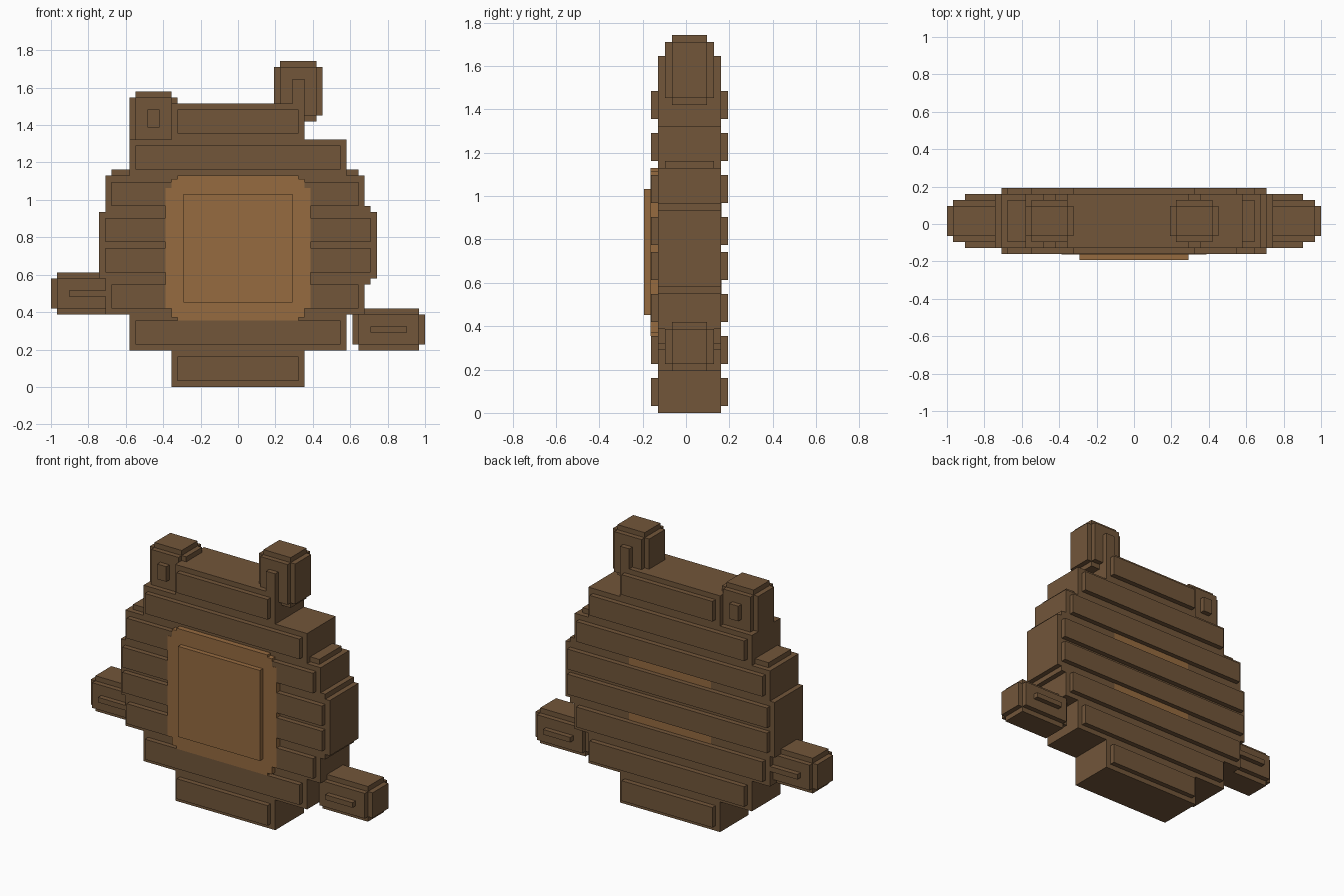
import bpy
import bmesh
from mathutils import Matrix, Vector

UNIT = 1 / 31  # one grid cell

cube = bpy.data.objects.get("Cube")
if cube:
    bpy.data.objects.remove(cube, do_unlink=True)


def make_material(name, colour):
    mat = bpy.data.materials.new(name)
    mat.use_nodes = True
    mat.diffuse_color = (*colour, 1)
    bsdf = mat.node_tree.nodes["Principled BSDF"]
    bsdf.inputs["Base Color"].default_value = (*colour, 1)
    bsdf.inputs["Roughness"].default_value = 0.9
    return mat


brown = make_material("dark brown", (0.168, 0.093, 0.042))
tan = make_material("warm tan", (0.305, 0.147, 0.051))


def build(name, mat, boxes):
    """One object from blocks given as x range, y range, z range in cells."""
    bm = bmesh.new()
    for ranges in boxes:
        low = Vector([r[0] for r in ranges])
        high = Vector([r[1] for r in ranges])
        place = Matrix.Translation((low + high) / 2 * UNIT)
        size = Matrix.Diagonal((*((high - low) * UNIT), 1))
        bmesh.ops.create_cube(bm, size=1, matrix=place @ size)
    mesh = bpy.data.meshes.new(name)
    bm.to_mesh(mesh)
    bm.free()
    mesh.materials.append(mat)
    obj = bpy.data.objects.new(name, mesh)
    bpy.context.collection.objects.link(obj)
    return obj


# Shared depths, from the thickest layer to the thinnest
RIDGE, BODY, LIMB, CAP = (-5, 6), (-4, 5), (-3, 4), (-2, 3)

# Stepped body slabs: left edge, right edge, bottom, top
slabs = [
    (-11, 11, 0, 6), (-18, 18, 6, 12), (-22, 21, 12, 17), (-22, 22, 17, 18),
    (-23, 23, 18, 29), (-22, 22, 29, 30), (-22, 21, 30, 35),
    (-18, 18, 35, 41), (-11, 11, 41, 47),
]
body = [((a, b), BODY, (low, high)) for a, b, low, high in slabs]
shoulder_cap = ((-21, 20), LIMB, (35, 36))
build("body", brown, body + [shoulder_cap])

# Raised bands on front and back: left edge, right edge, bottom
bands = [
    (-10, 10, 1), (-17, 17, 7), (-21, 20, 13), (-22, 22, 19),
    (-22, 22, 24), (-21, 20, 30), (-17, 17, 36), (-10, 10, 42),
]
build("raised_bands", brown,
      [((a, b), RIDGE, (low, low + 4)) for a, b, low in bands])

# Belly patch with stepped corners, and its raised centre
patch_depth = (-5.06, -3)
build("belly_patch", tan,
      [((-w, w), patch_depth, (23 - h, 23 + h))
       for w, h in ((12, 10), (11, 11.5), (10, 12))])
build("belly_panel", tan, [((-9, 9), (-6, -4), (14, 32))])

# Painted strips between the bands at the back
build("back_strips", tan,
      [((-9, 9), (4, 5.06), (low, low + 2)) for low in (17, 28)])


def ear(name, x, bottom, top, bump):
    """Rounded upright block made of crossed boxes."""
    wide, full = (x - 4, x + 4), (x - 3, x + 3)
    build(name, brown, [
        (full, LIMB, (bottom + 1, top - 1)),
        (wide, CAP, (bottom + 1, top - 1)),
        (full, CAP, (bottom, top)),
        ((x - 1, x + 1), BODY, bump),
    ])


def arm(name, side, root, z, bump_root):
    """Rounded sideways block made of crossed boxes."""
    def span(a, b):
        return tuple(sorted((side * a, side * b)))
    build(name, brown, [
        (span(root + 1, 30), LIMB, (z - 2.5, z + 2.5)),
        (span(root + 1, 30), CAP, (z - 3.5, z + 3.5)),
        (span(root, 31), CAP, (z - 2.5, z + 2.5)),
        (span(bump_root, 28), BODY, (z - 0.5, z + 0.5)),
    ])


# Ears and arms
ear("left_ear", 10, 44, 54, (45, 51))
ear("right_ear", -14, 40, 49, (43, 46))
arm("left_arm", 1, 19, 9.5, 22)
arm("right_arm", -1, 20, 15.5, 21)
